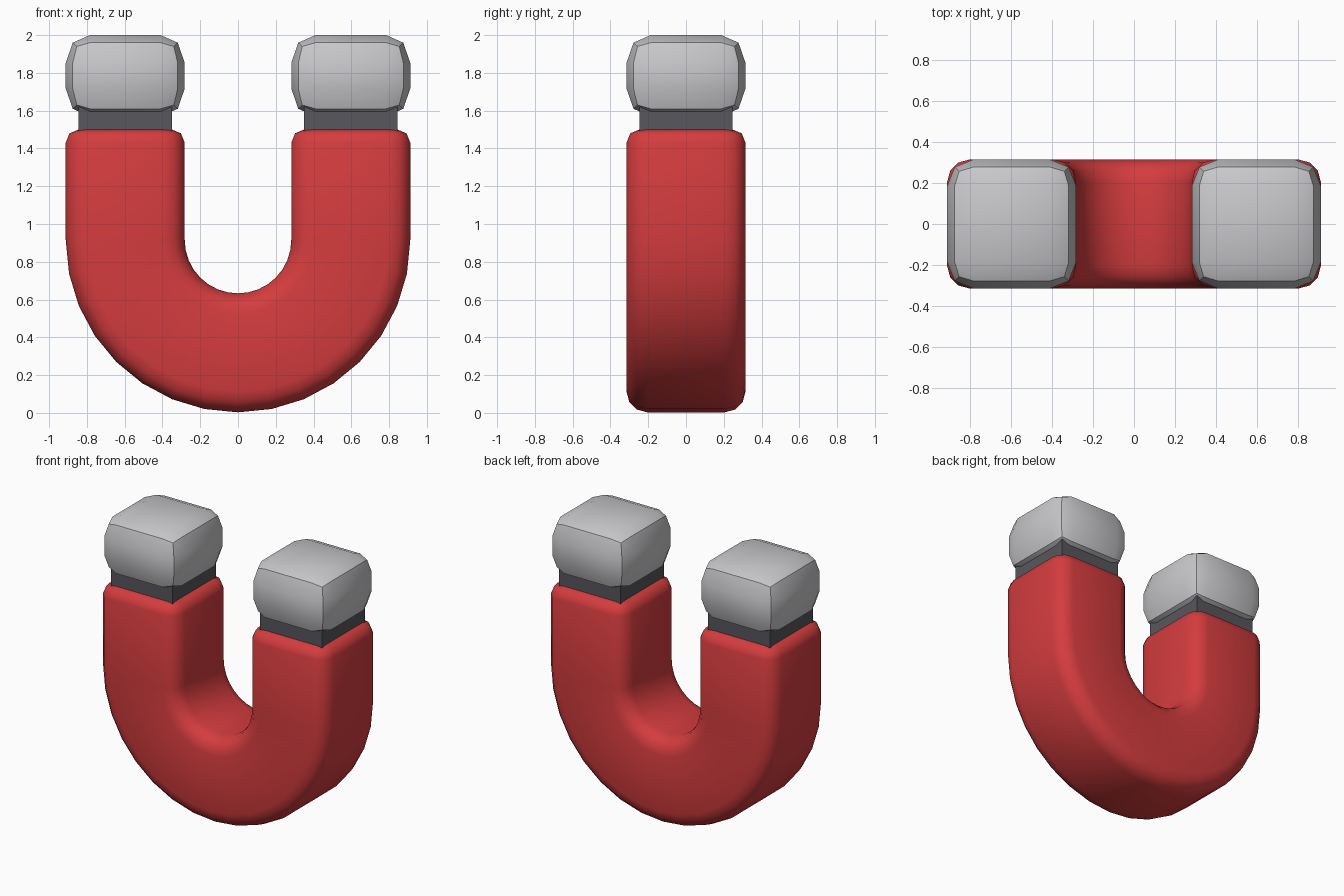
import bpy, bmesh, math

if "Cube" in bpy.data.objects:
    bpy.data.objects.remove(bpy.data.objects["Cube"])

R, H, ZC = 0.597, 0.315, 0.915   # bend radius, half thickness, bend centre height


def material(name, rgb):
    m = bpy.data.materials.new(name)
    m.diffuse_color = (*rgb, 1)
    m.use_nodes = True
    m.node_tree.nodes["Principled BSDF"].inputs["Base Color"].default_value = m.diffuse_color
    return m


RED = material("red paint", (0.66, 0.045, 0.048))
DARK = material("dark grey", (0.095, 0.095, 0.11))
SILVER = material("silver grey", (0.58, 0.58, 0.60))


def finish(bm, name, mat, angle):
    bmesh.ops.recalc_face_normals(bm, faces=bm.faces)
    me = bpy.data.meshes.new(name)
    bm.to_mesh(me)
    bm.free()
    me.materials.append(mat)
    ob = bpy.data.objects.new(name, me)
    bpy.context.collection.objects.link(ob)
    bpy.ops.object.select_all(action='DESELECT')
    ob.select_set(True)
    bpy.context.view_layer.objects.active = ob
    bpy.ops.object.shade_smooth_by_angle(angle=math.radians(angle))
    return ob


def section(inset):
    """Rounded square as (across, depth) points."""
    r = 0.11 - inset * 0.95
    c = H - inset - r
    pts = []
    for q in range(4):
        sx, sy = [(1, 1), (-1, 1), (-1, -1), (1, -1)][q]
        for k in range(4):
            a = math.pi / 2 * (q + k / 3)
            pts.append((sx * c + r * math.cos(a), sy * c + r * math.sin(a)))
    return pts


# U-shaped body: rounded square swept down one leg, around the bend, up the other
ends = [(1.5, 0.068), (1.48, 0.02), (1.43, 0.0)]
stations = [(math.pi, z, i) for z, i in ends]
stations += [(math.pi + math.pi * k / 16, ZC, 0.0) for k in range(17)]
stations += [(2 * math.pi, z, i) for z, i in reversed(ends)]
bm = bmesh.new()
rings = [[bm.verts.new(((R + u) * math.cos(a), y, z + (R + u) * math.sin(a)))
          for u, y in section(i)] for a, z, i in stations]
for A, B in zip(rings, rings[1:]):
    for k in range(len(A)):
        j = (k + 1) % len(A)
        bm.faces.new((A[k], A[j], B[j], B[k]))
bm.faces.new(rings[0])
bm.faces.new(rings[-1])
finish(bm, "magnet_body", RED, 50)


def collar(name, x):
    bm = bmesh.new()
    bmesh.ops.create_cube(bm, size=1)
    for v in bm.verts:
        v.co = (x + v.co.x * 0.494, v.co.y * 0.494, 1.555 + v.co.z * 0.13)
    finish(bm, name, DARK, 30)


def pole_cap(name, x):
    """Cube cut 3 x 3 on every side, pillowed outwards."""
    bm = bmesh.new()
    bmesh.ops.create_cube(bm, size=2)
    bmesh.ops.subdivide_edges(bm, edges=bm.edges[:], cuts=2, use_grid_fill=True)
    # distance from centre when 1, 2 or 3 coordinates lie on the cube surface
    wide = {1: 0.315, 2: 0.278, 3: 0.257}
    tall = {1: 0.215, 2: 0.175, 3: 0.155}
    for v in bm.verts:
        n = sum(abs(c) > 0.9 for c in v.co)
        out = []
        for c, size, inner in zip(v.co, (wide, wide, tall), (0.187, 0.187, 0.068)):
            out.append(math.copysign(size[n] if abs(c) > 0.9 else inner, c))
        v.co = (x + out[0], out[1], 1.785 + out[2])
    finish(bm, name, SILVER, 40)


# collars and pole caps on both legs
for side, s in (("left", -1), ("right", 1)):
    collar(side + "_collar", s * R)
    pole_cap(side + "_pole_cap", s * R)
